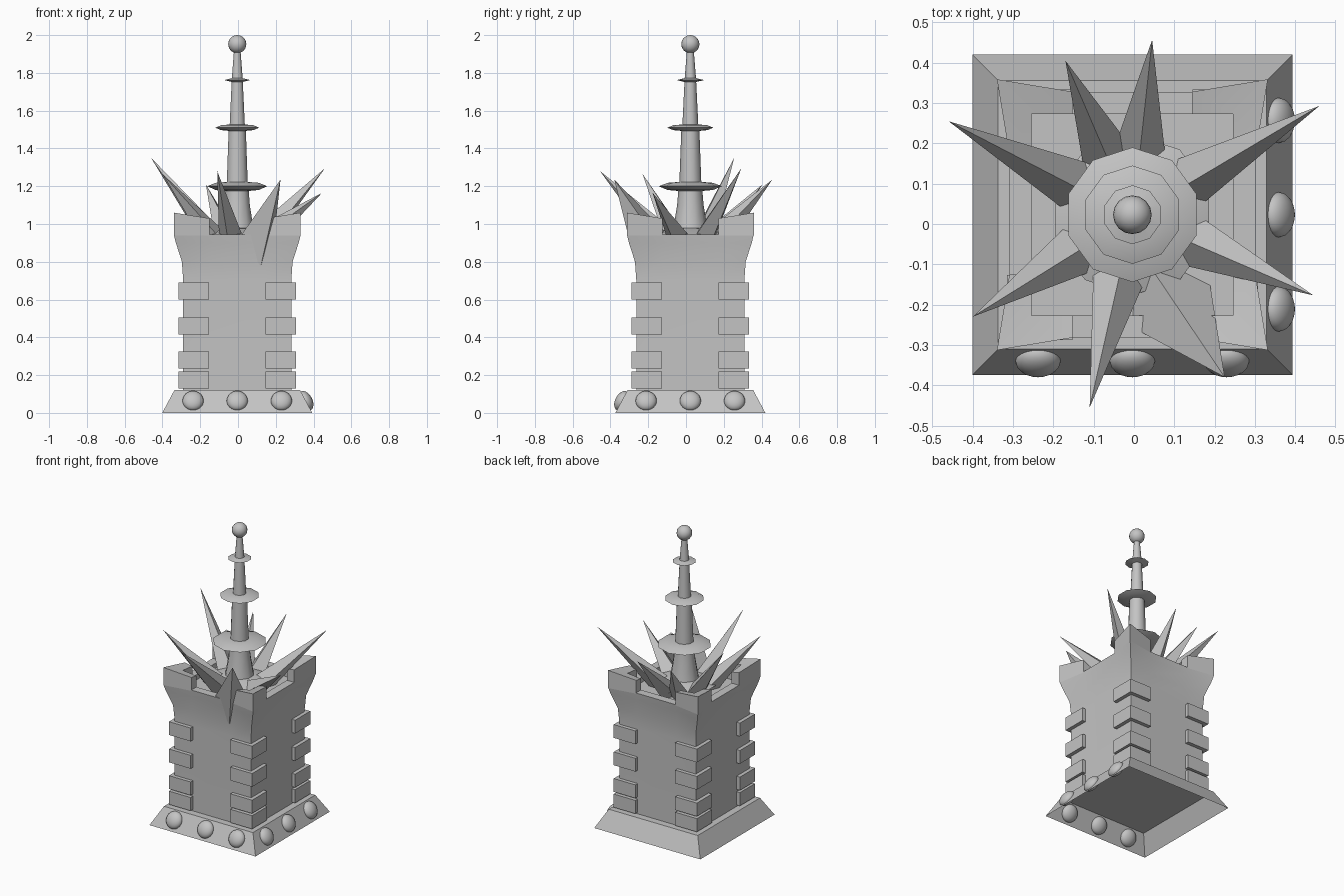
import bpy, bmesh, math
from mathutils import Vector, Matrix

cube = bpy.data.objects.get("Cube")
if cube:
    bpy.data.objects.remove(cube, do_unlink=True)

CX, CY = -0.004, 0.023
stone = bpy.data.materials.new("grey stone")
stone.diffuse_color = (0.55, 0.55, 0.55, 1)
stone.use_nodes = True
stone.node_tree.nodes["Principled BSDF"].inputs["Base Color"].default_value = (0.55, 0.55, 0.55, 1)


def finish(name, bm, smooth=None, loc=(CX, CY, 0), fix=True):
    if fix:
        bmesh.ops.recalc_face_normals(bm, faces=bm.faces)
    mesh = bpy.data.meshes.new(name)
    bm.to_mesh(mesh)
    bm.free()
    mesh.materials.append(stone)
    ob = bpy.data.objects.new(name, mesh)
    ob.location = loc
    bpy.context.collection.objects.link(ob)
    if smooth:
        bpy.ops.object.select_all(action="DESELECT")
        ob.select_set(True)
        bpy.context.view_layer.objects.active = ob
        bpy.ops.object.shade_smooth_by_angle(angle=math.radians(smooth))
    return ob


def bridge(bm, low, high):
    n = len(low)
    for i in range(n):
        j = (i + 1) % n
        bm.faces.new((low[i], low[j], high[j], high[i]))


# Plinth: sloped sides, open underneath
bm = bmesh.new()
square = [(-1, -1), (1, -1), (1, 1), (-1, 1)]
low, high = [[bm.verts.new((x * r, y * r, z)) for x, y in square]
             for r, z in ((0.397, 0), (0.333, 0.12))]
bridge(bm, low, high)
bm.faces.new(high)
finish("plinth", bm, fix=False)

# Round studs on the front and left sides of the plinth
tilt = math.atan2(0.064, 0.12)
for side, turn in (("front", 0), ("left", math.pi / 2)):
    for i in (-1, 0, 1):
        bm = bmesh.new()
        bmesh.ops.create_uvsphere(bm, u_segments=20, v_segments=12, radius=0.056)
        place = (Matrix.Rotation(turn, 4, "Z") @ Matrix.Translation((i * 0.234, -0.363, 0.064))
                 @ Matrix.Rotation(-tilt, 4, "X") @ Matrix.Diagonal((1, 0.62, 1, 1)))
        bm.transform(place)
        finish(f"{side}_stud_{i + 2}", bm, 40)

# Tower shaft: square, flaring at the corners under the parapet
GAP = 0.148


def wall_ring(bm, mid, corner, z):
    pts = []
    for k in range(4):
        rot = Matrix.Rotation(k * math.pi / 2, 3, "Z")
        for x, y in ((-corner, -corner), (-GAP, -mid), (GAP, -mid)):
            pts.append(bm.verts.new(rot @ Vector((x, y, z))))
    return pts


bm = bmesh.new()
rings = [wall_ring(bm, *r) for r in (
    (0.286, 0.286, 0.12), (0.286, 0.286, 0.7), (0.288, 0.293, 0.8),
    (0.3, 0.325, 0.9), (0.305, 0.336, 0.945), (0.25, 0.25, 0.945), (0.25, 0.25, 0.91))]
for a, b in zip(rings, rings[1:]):
    bridge(bm, a, b)
bm.faces.new(rings[-1])
finish("tower_shaft", bm, 50)

# Raised corners of the parapet
outline = [(GAP, 0.305, 1.03), (GAP, 0.25, 1.02), (0.25, 0.25, 1.03),
           (0.25, GAP, 1.02), (0.305, GAP, 1.03), (0.336, 0.336, 1.06)]
for k in range(4):
    bm = bmesh.new()
    low = [bm.verts.new((x, y, 0.94)) for x, y, z in outline]
    high = [bm.verts.new((x, y, z)) for x, y, z in outline]
    bridge(bm, low, high)
    # two quads make the L-shaped top
    bm.faces.new((high[0], high[1], high[2], high[5]))
    bm.faces.new((high[2], high[3], high[4], high[5]))
    bm.transform(Matrix.Rotation(k * math.pi / 2, 4, "Z"))
    finish(f"parapet_corner_{k + 1}", bm, 50)

# Corner blocks in four courses
for course, (bottom, top) in enumerate(((0.13, 0.22), (0.235, 0.325), (0.415, 0.505), (0.6, 0.69))):
    for k, (sx, sy) in enumerate(square):
        bm = bmesh.new()
        bmesh.ops.create_cube(bm, size=1)
        bm.transform(Matrix.Translation((sx * 0.23, sy * 0.23, (bottom + top) / 2))
                     @ Matrix.Diagonal((0.162, 0.162, top - bottom, 1)))
        finish(f"corner_block_{course + 1}_{k + 1}", bm)

# Spire with lens-shaped discs, turned from one profile
profile = [(0.0, 0.91), (0.12, 0.91), (0.2, 0.945), (0.12, 0.975), (0.09, 0.98),
           (0.07, 1.1), (0.064, 1.175), (0.12, 1.18), (0.167, 1.2), (0.12, 1.218),
           (0.058, 1.223), (0.048, 1.493), (0.09, 1.497), (0.122, 1.51),
           (0.09, 1.523), (0.042, 1.527), (0.031, 1.752), (0.073, 1.762),
           (0.03, 1.772), (0.018, 1.92), (0.0, 1.92)]
SIDES = 10
bm = bmesh.new()
verts = [bm.verts.new((r, 0, z)) for r, z in profile]
edges = [bm.edges.new(pair) for pair in zip(verts, verts[1:])]
bmesh.ops.spin(bm, geom=verts + edges, cent=(0, 0, 0), axis=(0, 0, 1),
               angle=math.tau, steps=SIDES, use_duplicate=False)
bmesh.ops.remove_doubles(bm, verts=bm.verts, dist=0.0005)
bm.transform(Matrix.Rotation(math.pi / SIDES, 4, "Z"))
finish("spire", bm, 40)

# Ball on the tip
bm = bmesh.new()
bmesh.ops.create_uvsphere(bm, u_segments=16, v_segments=12, radius=0.048)
finish("spire_ball", bm, 40, (CX, CY, 1.952))


# Crown of spikes: four-sided points leaning outward
def spike(name, base, tip, radius):
    axis = tip - base
    out = Vector((tip.x, tip.y, 0)).normalized()
    side = axis.cross(out).normalized()
    down = side.cross(axis).normalized()
    bm = bmesh.new()
    ring = [bm.verts.new(base + d * radius) for d in (down, side, -down, -side)]
    point = bm.verts.new(tip)
    bm.faces.new(ring)
    for i in range(4):
        bm.faces.new((ring[i], ring[(i + 1) % 4], point))
    finish(name, bm, loc=(0, 0, 0))


tips = [(-0.46, 0.255, 1.35), (-0.17, 0.405, 1.21), (0.045, 0.457, 1.235), (0.46, 0.293, 1.295),
        (0.445, -0.177, 1.165), (-0.11, -0.455, 1.28), (-0.4, -0.23, 1.265)]
centre = Vector((CX, CY, 0))
for i, t in enumerate(tips):
    tip = Vector(t)
    out = Vector((tip.x - CX, tip.y - CY, 0)).normalized()
    spike(f"spike_{i + 1}", centre + out * 0.14 + Vector((0, 0, 0.92)), tip, 0.068)
spike("spike_low", Vector((0.07, -0.17, 0.85)), Vector((0.225, -0.38, 1.235)), 0.13)
